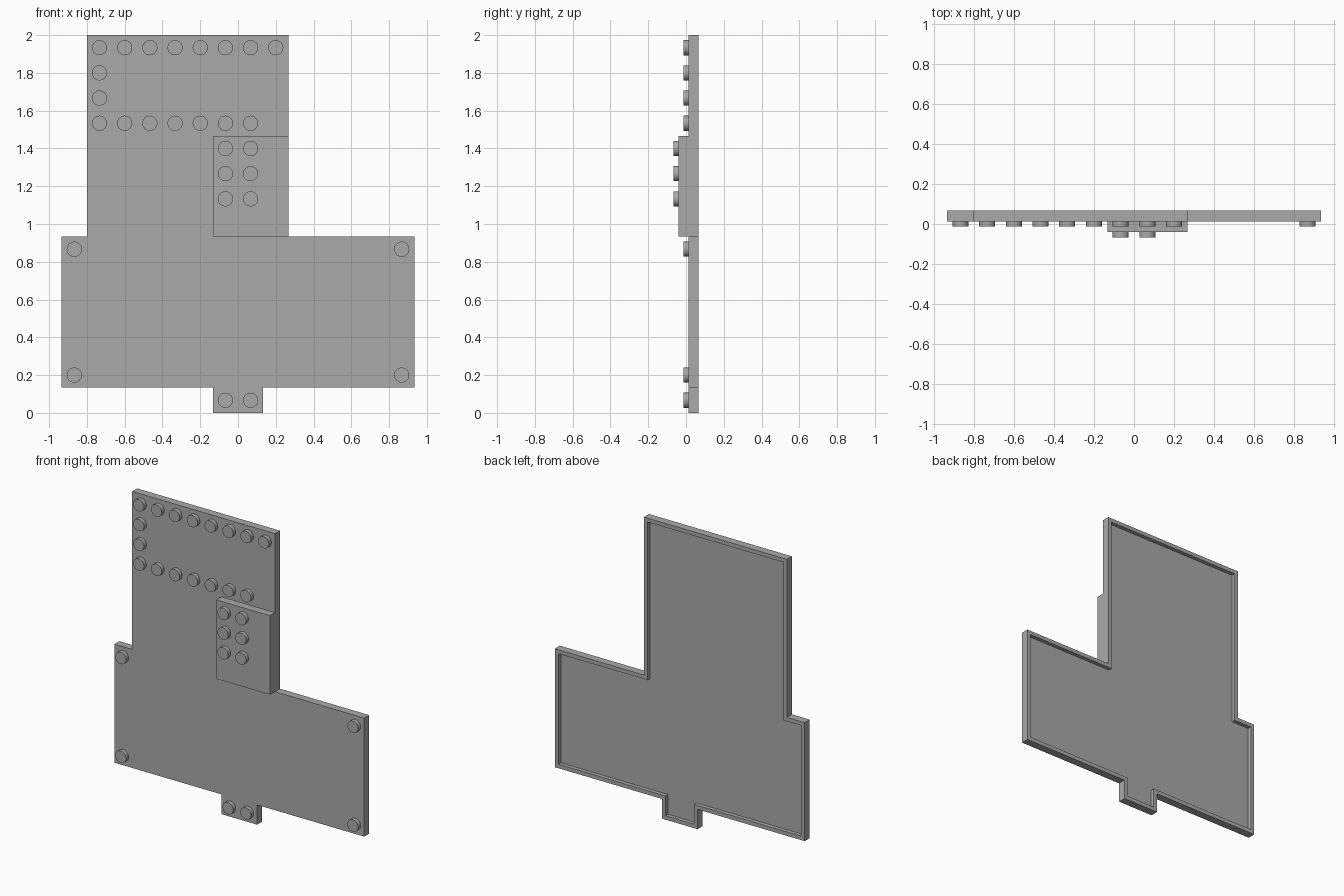
import bpy
import bmesh
from math import pi, radians
from mathutils import Matrix, Vector

cube = bpy.data.objects.get("Cube")
if cube:
    bpy.data.objects.remove(cube, do_unlink=True)

P = 2 / 15       # stud pitch
U = P / 20       # fine unit: a plate is 8 thick, a stud 4 high
BACK, FRONT, RAISED = 10 * U, 2 * U, -6 * U

grey = bpy.data.materials.new("plain grey")
grey.use_nodes = True
colour = (0.4, 0.4, 0.4, 1)
grey.diffuse_color = colour
grey.node_tree.nodes["Principled BSDF"].inputs["Base Color"].default_value = colour


def finish(name, bm):
    bmesh.ops.recalc_face_normals(bm, faces=bm.faces)
    mesh = bpy.data.meshes.new(name)
    bm.to_mesh(mesh)
    bm.free()
    mesh.materials.append(grey)
    obj = bpy.data.objects.new(name, mesh)
    bpy.context.collection.objects.link(obj)
    return obj


def slab(name, outline, front, back, hollow=False):
    """Upright slab from an x, z outline in stud pitches, optionally with a recessed back."""
    bm = bmesh.new()
    face = bm.faces.new([bm.verts.new((x * P, front, z * P)) for x, z in outline])
    ext = bmesh.ops.extrude_face_region(bm, geom=[face], use_keep_orig=True)["geom"]
    verts = [g for g in ext if isinstance(g, bmesh.types.BMVert)]
    bmesh.ops.translate(bm, verts=verts, vec=(0, back - front, 0))
    bmesh.ops.recalc_face_normals(bm, faces=bm.faces)
    if hollow:
        rear = max(bm.faces, key=lambda f: f.calc_center_median().y)
        bmesh.ops.inset_region(bm, faces=[rear], thickness=4 * U, use_even_offset=True)
        floor = bmesh.ops.extrude_discrete_faces(bm, faces=[rear])["faces"][0]
        bmesh.ops.translate(bm, verts=floor.verts[:], vec=(0, -4 * U, 0))
    return finish(name, bm)


def studs(name, spots, surface):
    """Round studs standing forward from a surface."""
    bm = bmesh.new()
    turn = Matrix.Rotation(pi / 2, 4, 'X')
    for x, z in spots:
        place = Matrix.Translation(Vector((x * P, surface - 2 * U, z * P)))
        bmesh.ops.create_cone(bm, cap_ends=True, segments=32, radius1=6 * U,
                              radius2=6 * U, depth=4 * U, matrix=place @ turn)
    obj = finish(name, bm)
    bpy.ops.object.select_all(action='DESELECT')
    obj.select_set(True)
    bpy.context.view_layer.objects.active = obj
    bpy.ops.object.shade_smooth_by_angle(angle=radians(40))


# Main board with a rimmed, hollow back
slab("base_plate", [(-1, 0), (1, 0), (1, 1), (7, 1), (7, 7), (2, 7),
                    (2, 15), (-6, 15), (-6, 7), (-7, 7), (-7, 1), (-1, 1)],
     FRONT, BACK, hollow=True)

# Raised block on the front
slab("raised_block", [(-1, 7), (2, 7), (2, 11), (-1, 11)], RAISED, FRONT)

# Stud groups
studs("upper_studs", [(x - 5.5, 14.5) for x in range(8)]
      + [(-5.5, z) for z in (13.5, 12.5)]
      + [(x - 5.5, 11.5) for x in range(7)], FRONT)
studs("block_studs", [(x, z) for x in (-0.5, 0.5) for z in (8.5, 9.5, 10.5)], RAISED)
studs("corner_studs", [(x, z) for x in (-6.5, 6.5) for z in (1.5, 6.5)], FRONT)
studs("foot_studs", [(-0.5, 0.5), (0.5, 0.5)], FRONT)
